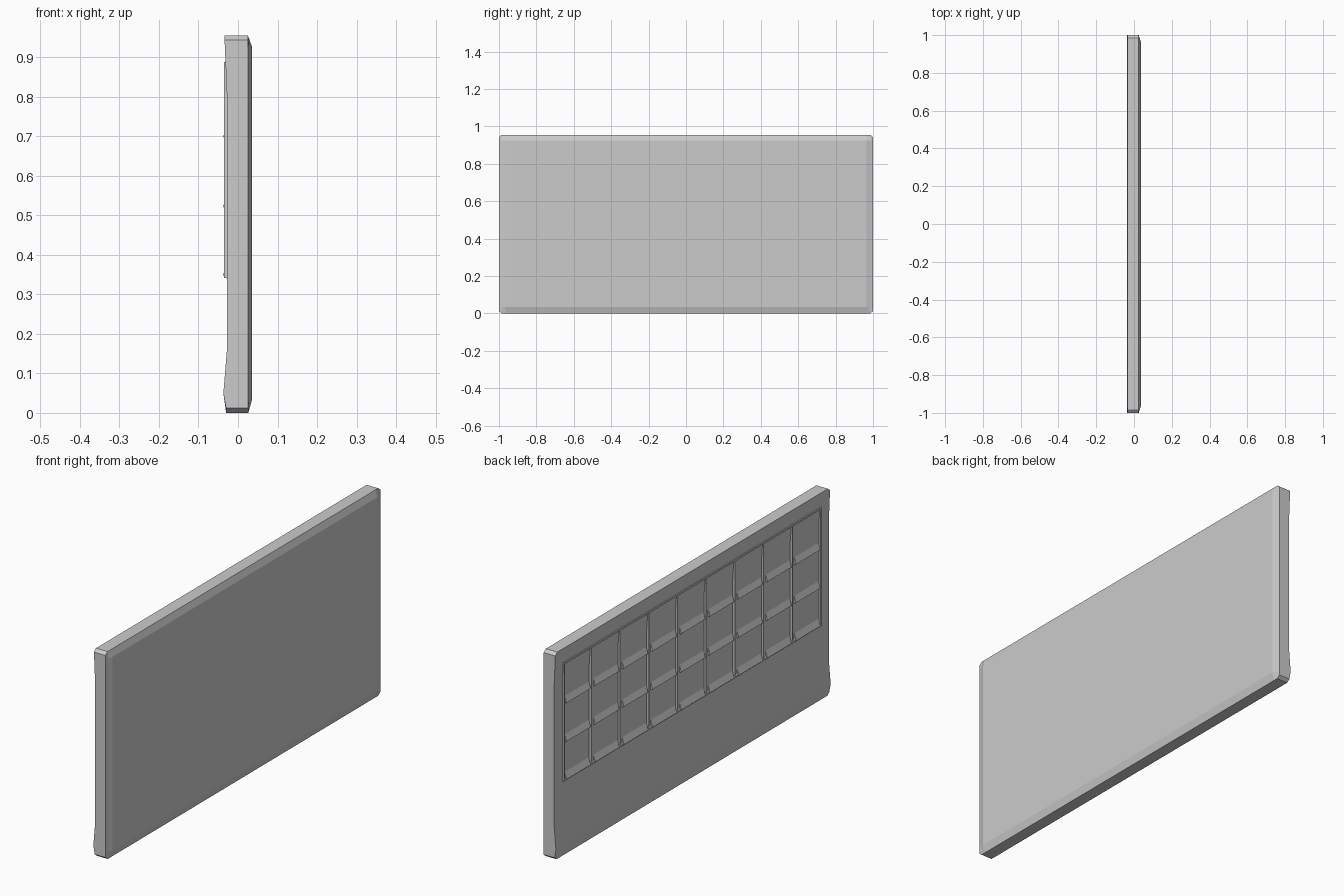
import bpy

if "Cube" in bpy.data.objects:
    bpy.data.objects.remove(bpy.data.objects["Cube"])

grey = bpy.data.materials.new("plain_grey")
grey.diffuse_color = (0.6, 0.6, 0.6, 1)
grey.use_nodes = True
grey.node_tree.nodes["Principled BSDF"].inputs["Base Color"].default_value = grey.diffuse_color


def make(name, verts, faces):
    mesh = bpy.data.meshes.new(name)
    mesh.from_pydata(verts, [], faces)
    mesh.materials.append(grey)
    obj = bpy.data.objects.new(name, mesh)
    bpy.context.collection.objects.link(obj)
    return obj


def loft(name, sections):
    # joins matching closed sections and caps both ends
    n = len(sections[0])
    verts = [p for s in sections for p in s]
    faces = [tuple(range(n))[::-1]]
    for k in range(len(sections) - 1):
        for i in range(n):
            j = (i + 1) % n
            faces.append((k * n + i, k * n + j, (k + 1) * n + j, (k + 1) * n + i))
    base = (len(sections) - 1) * n
    faces.append(tuple(range(base, base + n)))
    make(name, verts, [f[::-1] for f in faces])


# main slab: wall profile with a swollen foot and chamfered front edges
def slab_section(y, front, inset):
    prof = [(-0.030, inset), (-0.037, 0.05), (-0.028, 0.16), (-0.028, 0.80),
            (-0.034, 0.955 - inset), (0.025, 0.955 - inset),
            (front, 0.925), (front, 0.035), (0.026, inset)]
    return [(x, y, z) for x, z in prof]


loft("panel_slab", [slab_section(-1.0, 0.025, 0.012), slab_section(-0.985, 0.029, 0.0),
                    slab_section(-0.965, 0.036, 0.0), slab_section(0.965, 0.036, 0.0),
                    slab_section(0.985, 0.029, 0.0), slab_section(1.0, 0.025, 0.012)])

Y, Z0, Z1 = 0.94, 0.34, 0.89
FLOOR, COLS = -0.028, 9
step = 2 * Y / COLS


# raised rim round the grid on the back
def ring(x, d):
    return [(x, -Y + d, Z0 + d), (x, Y - d, Z0 + d), (x, Y - d, Z1 - d), (x, -Y + d, Z1 - d)]


rim = ring(-0.026, 0) + ring(-0.035, 0.002) + ring(-0.035, 0.010) + ring(-0.026, 0.014)
rim_faces = []
for k in range(3):
    for i in range(4):
        j = (i + 1) % 4
        rim_faces.append((k * 4 + i, (k + 1) * 4 + i, (k + 1) * 4 + j, k * 4 + j))
make("grid_rim", rim, rim_faces)

# upright dividers
for c in range(1, COLS):
    y = -Y + c * step
    tri = [(-0.026, y - 0.016), (-0.026, y + 0.016), (-0.034, y + 0.006)]
    loft("grid_upright", [[(x, v, z) for x, v in tri] for z in (Z1 - 0.012, Z0 + 0.012)])

# sloping ledges along the bottom of every cell
for z in (0.362, 0.535, 0.712):
    tri = [(-0.026, z + 0.022), (-0.038, z - 0.014), (-0.026, z - 0.02)]
    for c in range(COLS):
        y = -Y + (c + 0.5) * step
        loft("cell_ledge", [[(x, y + s, v) for x, v in tri] for s in (-0.088, 0.088)])
